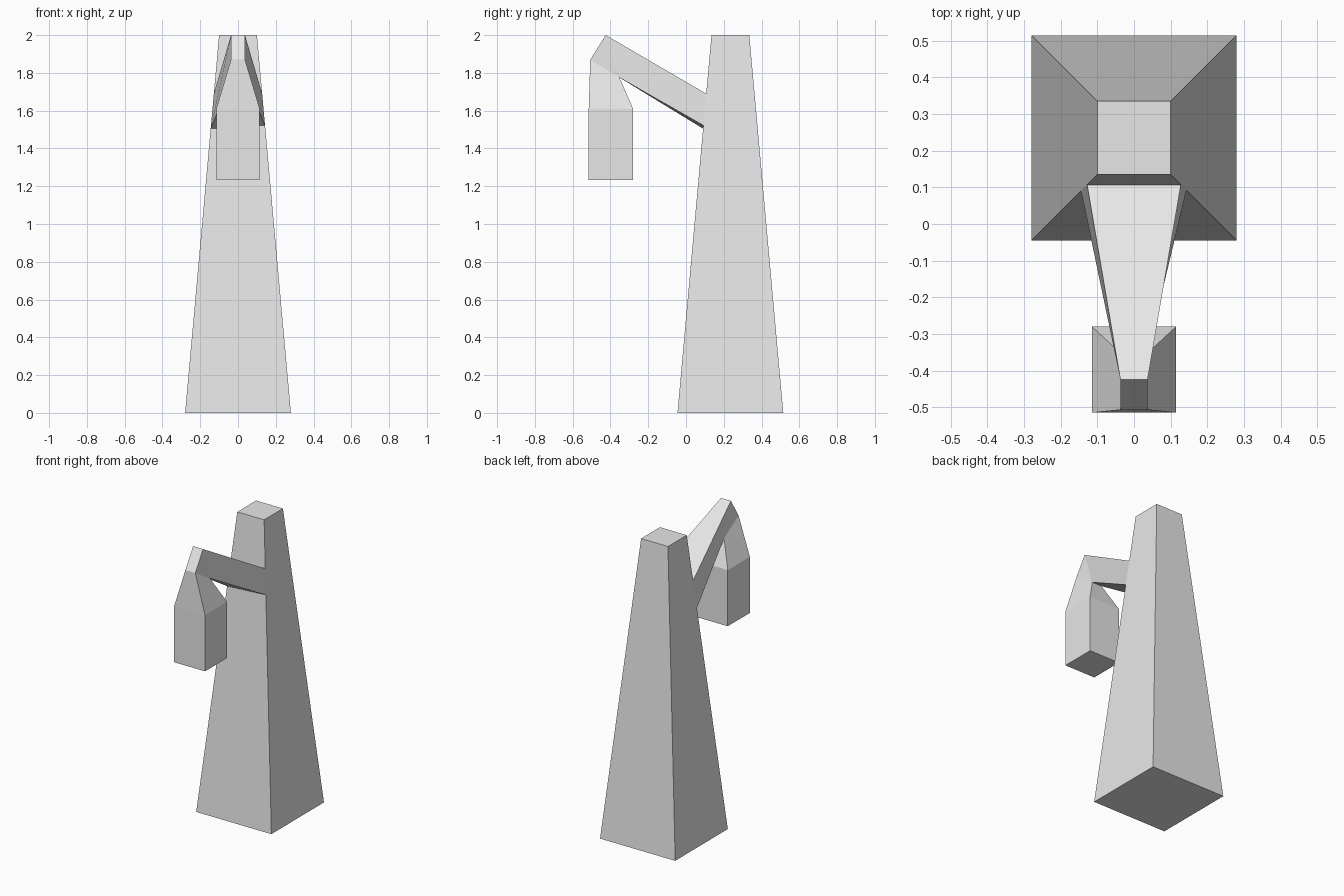
import bpy
import bmesh

cube = bpy.data.objects.get("Cube")
if cube:
    bpy.data.objects.remove(cube, do_unlink=True)

# Plain grey for every part
grey = bpy.data.materials.new("light grey")
grey.use_nodes = True
grey.diffuse_color = (0.8, 0.8, 0.8, 1)
grey.node_tree.nodes["Principled BSDF"].inputs["Base Color"].default_value = (0.8, 0.8, 0.8, 1)


def loft(name, rings, cap_start=True):
    """Join four-cornered rings into a flat-sided body."""
    bm = bmesh.new()
    loops = [[bm.verts.new(p) for p in ring] for ring in rings]
    for a, b in zip(loops, loops[1:]):
        for i in range(4):
            j = (i + 1) % 4
            bm.faces.new((a[i], a[j], b[j], b[i]))
    if cap_start:
        bm.faces.new(loops[0][::-1])
    bm.faces.new(loops[-1])
    bmesh.ops.remove_doubles(bm, verts=bm.verts, dist=0.0001)
    bmesh.ops.recalc_face_normals(bm, faces=bm.faces)
    mesh = bpy.data.meshes.new(name)
    bm.to_mesh(mesh)
    bm.free()
    mesh.materials.append(grey)
    obj = bpy.data.objects.new(name, mesh)
    bpy.context.collection.objects.link(obj)
    return obj


TOWER_Y = 0.235


def half_width(z):
    return 0.28 - 0.09 * z


def tower_ring(z):
    w = half_width(z)
    return [(sx * w, TOWER_Y + sy * w, z)
            for sx, sy in ((-1, -1), (1, -1), (1, 1), (-1, 1))]


def tower_corner(side, z):
    """Point on a front corner edge of the tower."""
    w = half_width(z)
    return (side * w, TOWER_Y - w, z)


def ring(w, outer, inner):
    """Ring from an outer and an inner (y, z) point of the side profile."""
    return [(-w, *outer), (w, *outer), (w, *inner), (-w, *inner)]


# Tapered tower
loft("tower", [tower_ring(0), tower_ring(2)])

# Arm narrowing from the tower corners to the elbow, then the hanging head
root = [tower_corner(-1, 1.69), tower_corner(1, 1.69),
        tower_corner(1, 1.522), tower_corner(-1, 1.505)]
elbow = (-0.352, 1.775)
loft("arm_and_hanging_head", [
    root,
    ring(0.037, (-0.425, 2.0), elbow),
    ring(0.037, (-0.507, 1.87), elbow),
    ring(0.115, (-0.515, 1.61), (-0.28, 1.61)),
    ring(0.115, (-0.515, 1.232), (-0.28, 1.232)),
], cap_start=False)
